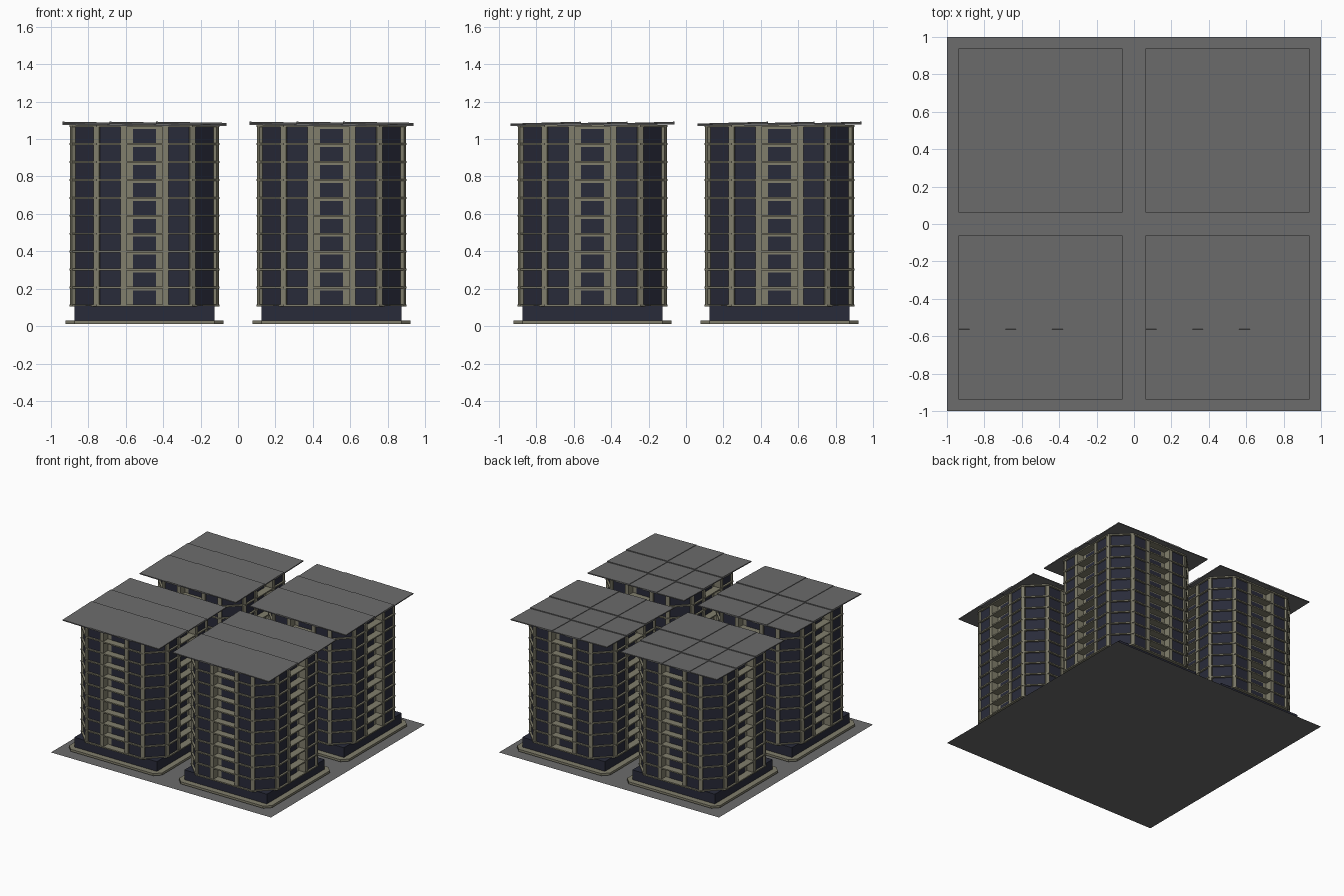
import bpy, bmesh
from math import radians, pi
from mathutils import Matrix, Vector

if "Cube" in bpy.data.objects:
    bpy.data.objects.remove(bpy.data.objects["Cube"])


def material(name, rgb):
    m = bpy.data.materials.new(name)
    m.diffuse_color = (*rgb, 1)
    m.use_nodes = True
    m.node_tree.nodes["Principled BSDF"].inputs["Base Color"].default_value = m.diffuse_color
    return m


GLASS = material("dark_glass", (0.022, 0.024, 0.042))
STONE = material("beige_stone", (0.22, 0.21, 0.15))
GREY = material("dark_grey", (0.15, 0.15, 0.15))


def prism(bm, pts, z0, z1):
    """Extrude a plan outline between two heights."""
    f = bm.faces.new([bm.verts.new((x, y, z0)) for x, y in pts])
    r = bmesh.ops.extrude_face_region(bm, geom=[f])
    vs = [v for v in r["geom"] if isinstance(v, bmesh.types.BMVert)]
    bmesh.ops.translate(bm, verts=vs, vec=(0, 0, z1 - z0))


def box(bm, center, size, rot=Matrix.Identity(4)):
    m = rot @ Matrix.Translation(center) @ Matrix.Diagonal((*size, 1))
    bmesh.ops.create_cube(bm, size=1, matrix=m)


def around(side):
    """Repeat one side's outline on all four sides."""
    pts = []
    for k in range(4):
        for p in side:
            q = Matrix.Rotation(k * pi / 2, 3, "Z") @ Vector((*p, 0))
            pts.append((q.x, q.y))
    return pts


def chamfered(half, flat):
    return around([(-flat, -half), (flat, -half)])


def place(name, bm, mat, spots):
    """Turn the bmesh into a mesh, with one linked copy per tower."""
    bmesh.ops.recalc_face_normals(bm, faces=bm.faces)
    me = bpy.data.meshes.new(name)
    bm.to_mesh(me)
    bm.free()
    me.materials.append(mat)
    for x, y in spots:
        ob = bpy.data.objects.new(name, me)
        ob.location = (x, y, 0)
        bpy.context.collection.objects.link(ob)


SPOTS = [(x, y) for x in (-0.5, 0.5) for y in (-0.5, 0.5)]
SIDES = [Matrix.Rotation(k * pi / 2, 4, "Z") for k in range(4)]
Z0, Z1, FLOORS = 0.11, 1.07, 10
STEP = (Z1 - Z0) / FLOORS
MID, TALL = (Z0 + Z1) / 2, Z1 - Z0

# ground sheet
bm = bmesh.new()
bmesh.ops.create_grid(bm, x_segments=1, y_segments=1, size=1)
place("ground_sheet", bm, GREY, [(0, 0)])

# paved base and glazed ground floor
bm = bmesh.new()
prism(bm, chamfered(0.422, 0.375), 0.012, 0.03)
place("base_plate", bm, STONE, SPOTS)
bm = bmesh.new()
box(bm, (0, 0, 0.07), (0.75, 0.75, 0.08))
place("ground_floor", bm, GLASS, SPOTS)

# glass shaft, notched for the balconies
bm = bmesh.new()
prism(bm, around([(-0.25, -0.385), (-0.112, -0.385), (-0.112, -0.33),
                  (0.112, -0.33), (0.112, -0.385), (0.25, -0.385)]), Z0, Z1)
place("glass_shaft", bm, GLASS, SPOTS)

# floor slabs
bm = bmesh.new()
for i in range(FLOORS + 1):
    z = Z0 + i * STEP
    prism(bm, chamfered(0.4, 0.257), z - 0.005, z + 0.005)
place("floor_slabs", bm, STONE, SPOTS)

# balcony piers, balcony back walls and corner posts
bm = bmesh.new()
for r in SIDES:
    box(bm, (0, -0.331, MID), (0.21, 0.012, TALL), r)
    for s in (-1, 1):
        box(bm, (s * 0.112, -0.36, MID), (0.032, 0.07, TALL), r)
        turn = Matrix.Translation((s * 0.253, -0.38, MID)) @ \
            Matrix.Rotation(s * pi / 8, 4, "Z")
        box(bm, (0, 0, 0), (0.03, 0.026, TALL), r @ turn)
place("piers_and_posts", bm, STONE, SPOTS)

# balcony doors
bm = bmesh.new()
for r in SIDES:
    for i in range(FLOORS):
        box(bm, (0, -0.338, Z0 + i * STEP + 0.041), (0.124, 0.006, 0.078), r)
place("balcony_doors", bm, GLASS, SPOTS)

# overlapping tilted roof panels
bm = bmesh.new()
tilt = Matrix.Rotation(radians(1.5), 4, "X") @ Matrix.Rotation(radians(0.9), 4, "Y")
for i in range(3):
    for j in range(3):
        at = Matrix.Translation(((i - 1) * 0.25, (j - 1) * 0.25, 1.081))
        box(bm, (0, 0, 0), (0.375, 0.375, 0.008), at @ tilt)
place("roof_panels", bm, GREY, SPOTS)
